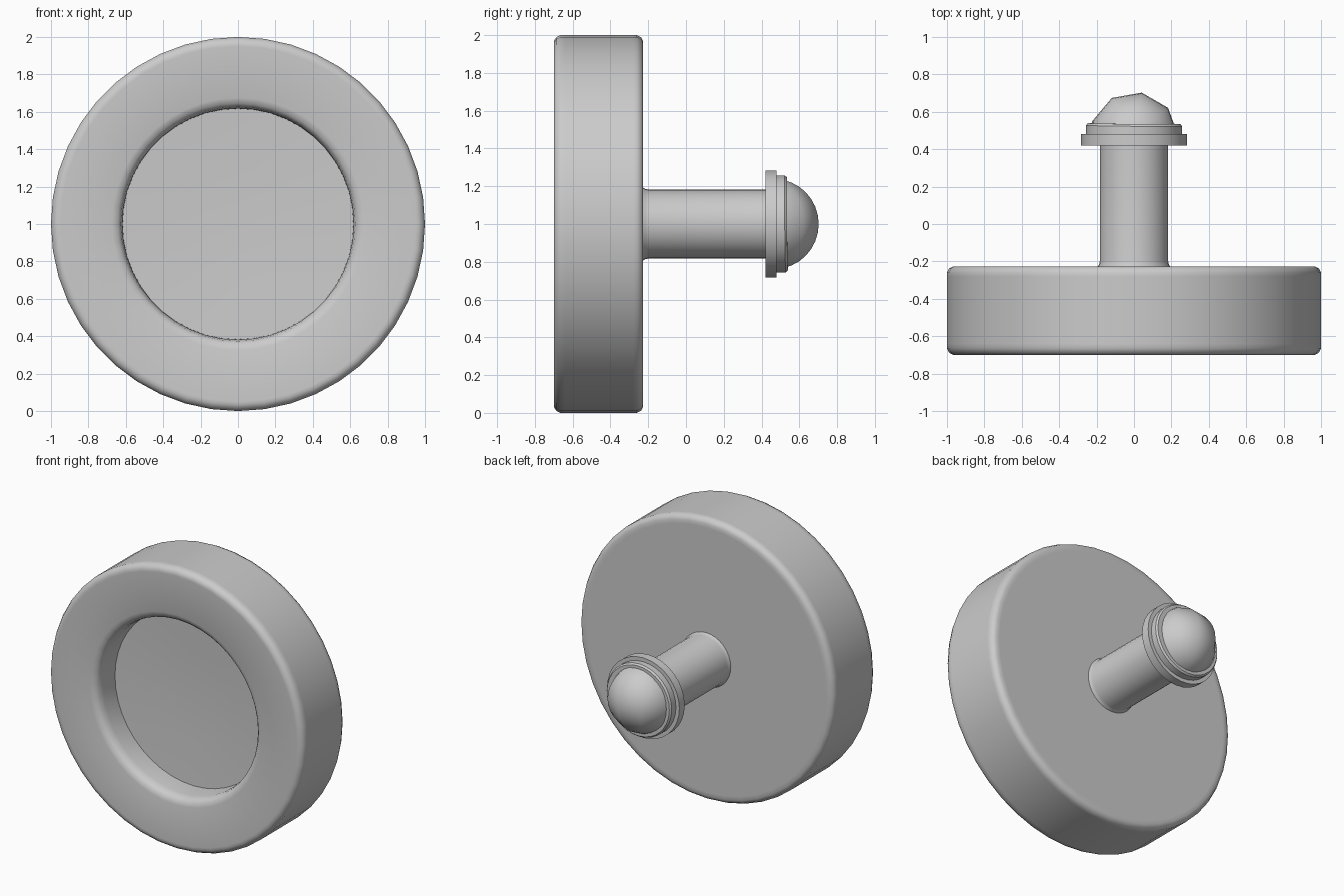
import bpy, bmesh, math
from mathutils import Matrix

if "Cube" in bpy.data.objects:
    bpy.data.objects.remove(bpy.data.objects["Cube"])


def finish(name, bm, angle):
    """Turn a bmesh into a named object, smooth with sharp edges kept."""
    bmesh.ops.recalc_face_normals(bm, faces=bm.faces)
    mesh = bpy.data.meshes.new(name)
    bm.to_mesh(mesh)
    bm.free()
    ob = bpy.data.objects.new(name, mesh)
    bpy.context.collection.objects.link(ob)
    bpy.ops.object.select_all(action='DESELECT')
    ob.select_set(True)
    bpy.context.view_layer.objects.active = ob
    bpy.ops.object.shade_smooth_by_angle(angle=math.radians(angle))
    return ob


def lathe(name, profile, sides, angle=35, tilt=(0, 0), pivot_y=0):
    """Revolve (radius, y) points around the wheel axis (y direction at z = 1)."""
    bm = bmesh.new()
    rings = []
    for r, y in profile:
        if r == 0:
            rings.append([bm.verts.new((0, y - pivot_y, 0))])
        else:
            rings.append([bm.verts.new((r * math.sin(2 * math.pi * i / sides), y - pivot_y,
                                        r * math.cos(2 * math.pi * i / sides)))
                          for i in range(sides)])
    for a, b in zip(rings, rings[1:]):
        for i in range(sides):
            j = (i + 1) % sides
            if len(a) == 1:
                bm.faces.new((a[0], b[i], b[j]))
            elif len(b) == 1:
                bm.faces.new((a[i], a[j], b[0]))
            else:
                bm.faces.new((a[i], a[j], b[j], b[i]))
    bm.transform(Matrix.Translation((0, pivot_y, 1)) @
                 Matrix.Rotation(tilt[1], 4, 'Z') @ Matrix.Rotation(tilt[0], 4, 'X'))
    return finish(name, bm, angle)


# Wheel: rounded rims and a slightly dished recess in the front face
lathe("wheel", [(0, -0.48), (0.30, -0.485), (0.617, -0.50), (0.619, -0.63), (0.627, -0.67),
                (0.645, -0.69), (0.675, -0.70), (0.95, -0.70), (0.967, -0.70),
                (0.988, -0.688), (1.0, -0.665), (1.0, -0.64),
                (1.0, -0.28), (1.0, -0.26), (0.988, -0.237), (0.967, -0.227),
                (0.94, -0.227), (0, -0.227)], 44, angle=50)

# Axle with a small fillet where it meets the wheel
lathe("axle", [(0, -0.24), (0.195, -0.24), (0.193, -0.227), (0.186, -0.215), (0.183, -0.20),
               (0.183, 0.45), (0, 0.45)], 32, angle=60)

# Washer and retaining ring
lathe("washer", [(0, 0.42), (0.284, 0.42), (0.284, 0.48), (0, 0.48)], 32)
lathe("retaining_ring", [(0, 0.47), (0.257, 0.47), (0.257, 0.525), (0.247, 0.537), (0, 0.537)],
      32, tilt=(0.01, -0.01), pivot_y=0.5)

# Axle cap: the exposed half of a coarse nine-sided ball with a vertical axis
cap = bmesh.new()
bmesh.ops.create_uvsphere(cap, u_segments=9, v_segments=16, radius=0.238)
equator = next(v.co for v in cap.verts if abs(v.co.z) < 1e-4)
cap.transform(Matrix.Translation((0, 0.468, 1)) @
              Matrix.Rotation(-math.atan2(equator.y, equator.x), 4, 'Z'))
cut = bmesh.ops.bisect_plane(cap, geom=cap.verts[:] + cap.edges[:] + cap.faces[:],
                             plane_co=(0, 0.51, 1), plane_no=(0, -1, 0), clear_outer=True)
bmesh.ops.contextual_create(
    cap, geom=[g for g in cut["geom_cut"] if isinstance(g, bmesh.types.BMEdge)])
finish("axle_cap", cap, 50)
